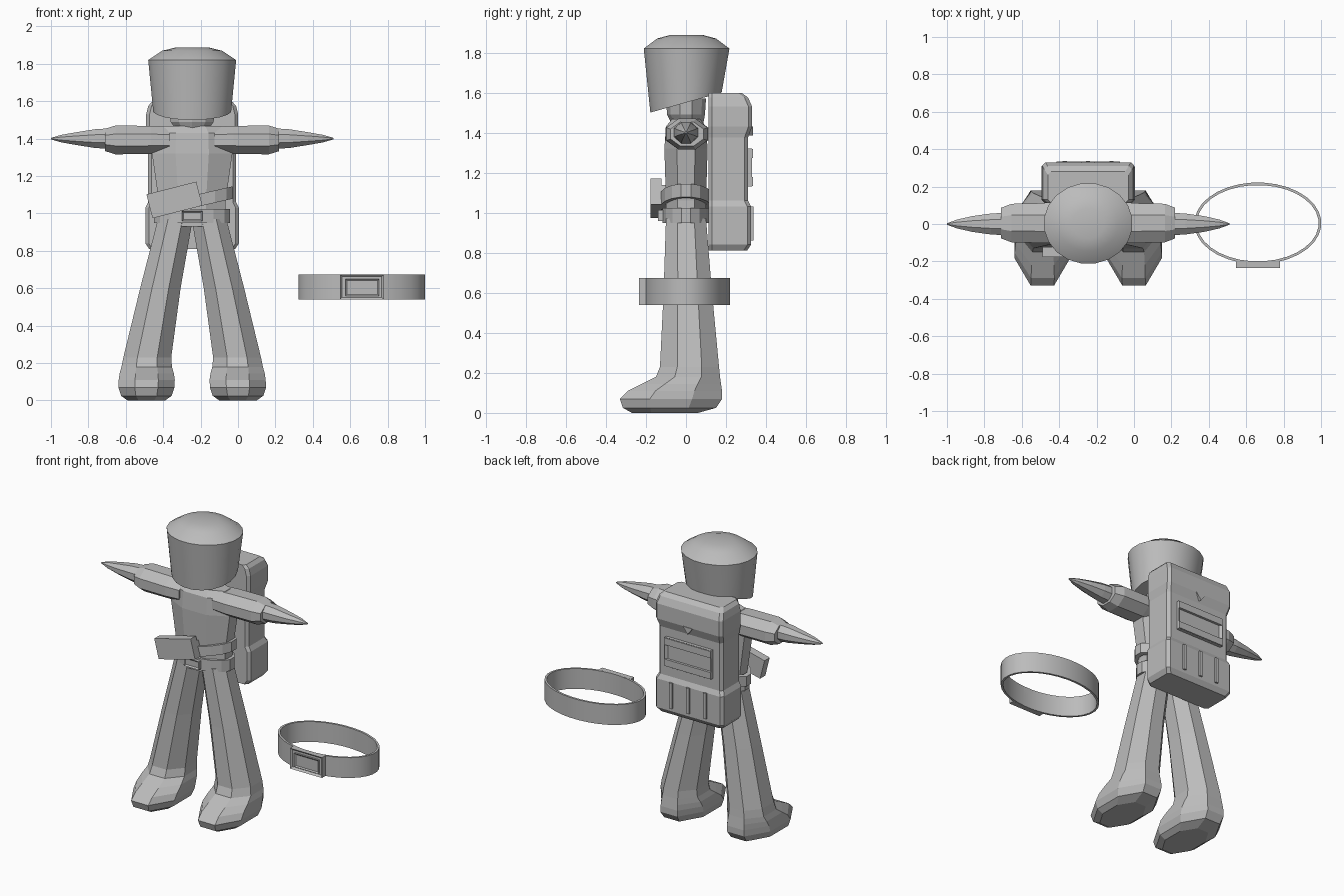
import bpy, bmesh, math
from mathutils import Vector, Matrix

if "Cube" in bpy.data.objects:
    bpy.data.objects.remove(bpy.data.objects["Cube"])

CX = -0.245  # centre line of the figure
grey = bpy.data.materials.new("plain grey")
grey.diffuse_color = (0.5, 0.5, 0.5, 1)
grey.use_nodes = True
grey.node_tree.nodes["Principled BSDF"].inputs["Base Color"].default_value = grey.diffuse_color


def finish(name, bm, smooth=None):
    bmesh.ops.recalc_face_normals(bm, faces=bm.faces)
    me = bpy.data.meshes.new(name)
    bm.to_mesh(me)
    bm.free()
    me.materials.append(grey)
    ob = bpy.data.objects.new(name, me)
    bpy.context.collection.objects.link(ob)
    if smooth:
        bpy.ops.object.select_all(action='DESELECT')
        ob.select_set(True)
        bpy.context.view_layer.objects.active = ob
        bpy.ops.object.shade_smooth_by_angle(angle=math.radians(smooth))
    return ob


def loft(name, rings, closed=False, smooth=None):
    """Skin equal-sized rings; cap the ends, or join last to first."""
    bm = bmesh.new()
    vs = [[bm.verts.new(p) for p in r] for r in rings]
    pairs = list(zip(vs, vs[1:]))
    if closed:
        pairs.append((vs[-1], vs[0]))
    else:
        bm.faces.new(vs[0])
        bm.faces.new(vs[-1])
    n = len(vs[0])
    for a, b in pairs:
        for i in range(n):
            j = (i + 1) % n
            bm.faces.new((a[i], a[j], b[j], b[i]))
    return finish(name, bm, smooth)


def oval(hx, hy, n=8):
    """Polygon with flat sides exactly hx, hy from the centre."""
    k = math.cos(math.pi / n)
    a = [2 * math.pi * (i + 0.5) / n for i in range(n)]
    return [(hx * math.cos(t) / k, hy * math.sin(t) / k) for t in a]


def flat_ring(cx, cy, z, hx, hy, n=8, tilt=0.0):
    return [Vector((cx + x, cy + y, z + tilt * y)) for x, y in oval(hx, hy, n)]


def band(name, cx, cy, z, rx, ry, h, t, n, tilt=0.0, smooth=None):
    """Oval belt, tilted about the front-back axis."""
    def ring(d, dz):
        return [Vector((cx + x, cy + y, z + dz + tilt * x)) for x, y in oval(rx - d, ry - d, n)]
    return loft(name, [ring(0, -h), ring(0, h), ring(t, h), ring(t, -h)], True, smooth)


def plate(name, centre, size, frame=0, depth=0, front=-1, turn=0):
    """Box whose front (or back) face may carry a sunk inset."""
    bm = bmesh.new()
    bmesh.ops.create_cube(bm, size=1)
    bmesh.ops.scale(bm, vec=size, verts=bm.verts)
    if frame:
        bm.normal_update()
        face = [f for f in bm.faces if f.normal.y * front > 0.9]
        bmesh.ops.inset_region(bm, faces=face, thickness=frame)
        bmesh.ops.translate(bm, vec=(0, -front * depth, 0), verts=face[0].verts)
    bmesh.ops.transform(bm, matrix=Matrix.Translation(centre) @ Matrix.Rotation(turn, 4, 'Y'),
                        verts=bm.verts)
    return finish(name, bm)


# head with flared sides, tilted underside and low dome
loft("head", [flat_ring(CX, 0, 1.55, .208, .178, 20, .28),
              flat_ring(CX, .003, 1.82, .235, .214, 20),
              flat_ring(CX, .003, 1.87, .16, .147, 20),
              flat_ring(CX, .003, 1.888, .085, .08, 20)], smooth=28)
loft("neck", [flat_ring(CX, .01, 1.43, .075, .07, 10),
              flat_ring(CX, 0, 1.49, .115, .09, 10),
              flat_ring(CX, 0, 1.57, .12, .095, 10)])

# torso
loft("torso", [flat_ring(CX, 0, z, hx, hy) for z, hx, hy in
               [(.93, .18, .10), (1.06, .178, .10), (1.32, .215, .108),
                (1.43, .21, .10), (1.468, .17, .07)]])

for side, s in (("left", -1), ("right", 1)):
    # leg and boot: z, side offset, half width, front y, back y
    legs = [(0, .245, .10, -.27, .06), (.025, .245, .135, -.315, .15), (.07, .245, .15, -.33, .18),
            (.11, .243, .15, -.29, .18), (.145, .243, .145, -.22, .175), (.18, .243, .135, -.15, .17),
            (.23, .24, .128, -.13, .165), (.6, .17, .108, -.112, .13), (.97, .09, .093, -.10, .10)]
    loft(side + "_leg", [flat_ring(CX + s * c, (f + b) / 2, z, hx, (b - f) / 2)
                         for z, c, hx, f, b in legs])

    # sleeve and tapering forearm: side offset, half depth, half height
    def along_x(rows, z, y=0):
        return [[Vector((CX + s * d, y + p, z + q)) for p, q in oval(hy, hz)] for d, hy, hz in rows]
    loft(side + "_sleeve", along_x([(.12, .10, .07), (.22, .107, .075), (.41, .103, .077),
                                    (.465, .082, .06)], 1.393, .005))
    loft(side + "_forearm", along_x([(.44, .06, .055), (.52, .056, .05), (.62, .042, .034),
                                     (.70, .024, .02), (.755, .004, .004)], 1.40))

# belts worn on the body
band("waist_belt", CX, 0, .986, .203, .118, .038, .02, 16)
plate("waist_buckle", (CX, -.124, .986), (.11, .03, .055), .012, .008)
band("slanted_belt", CX, 0, 1.062, .215, .125, .033, .025, 16, tilt=.23)
plate("slanted_belt_block", (-.34, -.15, 1.072), (.275, .055, .132), turn=-.25)
plate("slanted_belt_block_core", (-.28, -.12, 1.075), (.15, .05, .09), turn=-.25)

# loose belt lying beside the figure
band("loose_belt", .662, .004, .607, .338, .217, .067, .014, 32, smooth=30)
plate("loose_belt_panel", (.662, -.217, .607), (.235, .036, .135), .016, .012)
plate("loose_belt_buckle", (.665, -.227, .604), (.18, .014, .09), .012, .006)

# backpack: height, half width, back y; corners chamfered
pack = []
for z, w, b in [(.81, .23, .305), (.84, .25, .325), (1.03, .25, .325), (1.06, .235, .31),
                (1.375, .235, .31), (1.43, .246, .33), (1.53, .246, .33), (1.575, .235, .31),
                (1.597, .215, .28)]:
    f, c = .112, .018
    pts = [(w, f + c), (w, b - c), (w - c, b), (c - w, b), (-w, b - c), (-w, f + c),
           (c - w, f), (w - c, f)]
    pack.append([Vector((CX + x, y, z)) for x, y in pts])
loft("backpack", pack)

# backpack panel with rolled edges, pocket straps and pointed flap tab
plate("backpack_panel", (CX, .315, 1.225), (.34, .03, .19), .02, .012, front=1)
for k, z in (("upper", 1.295), ("lower", 1.155)):
    plate(k + "_panel_rim", (CX, .322, z), (.34, .024, .045))
for i in (-1, 0, 1):
    plate("pocket_strap", (CX + i * .125, .327, .945), (.022, .018, .17))
loft("flap_tab", [[Vector((CX + x, y, z)) for x, z in ((-.035, 1.43), (.035, 1.43), (0, 1.385))]
                  for y in (.30, .334)])
